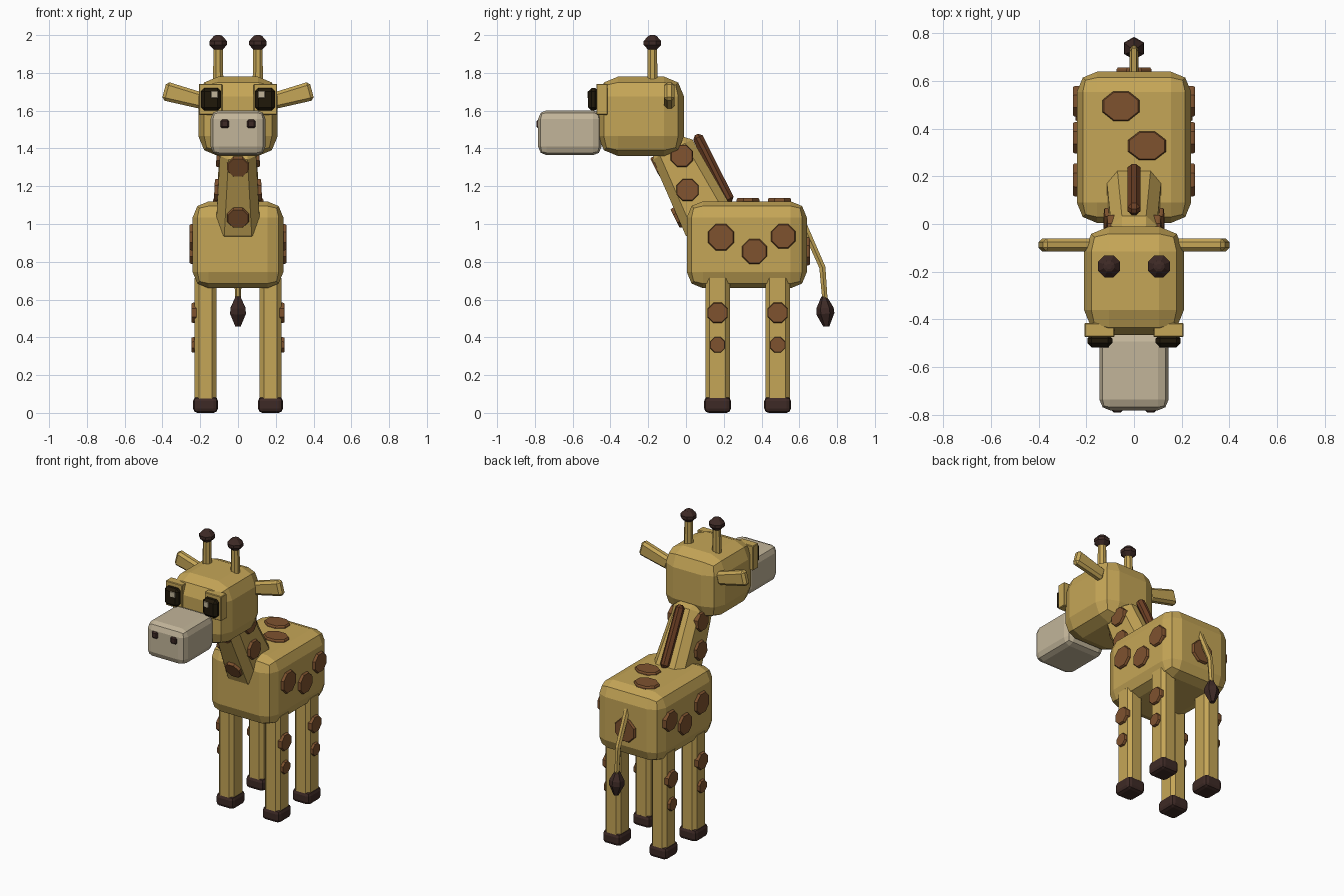
import bpy, bmesh, math
from mathutils import Matrix, Vector

cube = bpy.data.objects.get("Cube")
if cube:
    bpy.data.objects.remove(cube, do_unlink=True)


def material(name, r, g, b):
    m = bpy.data.materials.new(name)
    m.use_nodes = True
    m.diffuse_color = (r, g, b, 1)
    m.node_tree.nodes["Principled BSDF"].inputs["Base Color"].default_value = (r, g, b, 1)
    return m


HIDE = material("tan_hide", 0.56, 0.38, 0.095)
SPOT = material("brown_spot", 0.21, 0.085, 0.028)
MANE = material("mane_brown", 0.15, 0.05, 0.018)
MUZZLE = material("cream_muzzle", 0.54, 0.46, 0.32)
DARK = material("dark_brown", 0.048, 0.023, 0.019)
EYE = material("eye_black", 0.014, 0.009, 0.003)


def finish(name, bm, mat, matrix):
    bmesh.ops.recalc_face_normals(bm, faces=bm.faces)
    mesh = bpy.data.meshes.new(name)
    bm.to_mesh(mesh)
    bm.free()
    mesh.materials.append(mat)
    ob = bpy.data.objects.new(name, mesh)
    ob.matrix_world = matrix
    bpy.context.collection.objects.link(ob)
    return ob


def box(name, mat, loc, size, bevel, segments=2, rot=None, taper=(1, 1)):
    """Chamfered box; taper scales the top end in x and y."""
    bm = bmesh.new()
    bmesh.ops.create_cube(bm, size=1)
    for v in bm.verts:
        v.co = Vector(v.co[i] * size[i] for i in range(3))
        if v.co.z > 0:
            v.co.x *= taper[0]
            v.co.y *= taper[1]
    bmesh.ops.bevel(bm, geom=bm.edges[:], offset=bevel, segments=segments,
                    profile=0.5, affect='EDGES', clamp_overlap=True)
    return finish(name, bm, mat, Matrix.Translation(loc) @ (rot or Matrix()))


def lathe(name, mat, loc, profile, sides=8, rot=None):
    """Low-poly turned shape from (radius, height) pairs."""
    bm = bmesh.new()
    rings = []
    for r, z in profile:
        rings.append([bm.verts.new((r * math.cos(a), r * math.sin(a), z))
                      for a in ((i + 0.5) * math.tau / sides for i in range(sides))])
    for a, b in zip(rings, rings[1:]):
        for i in range(sides):
            j = (i + 1) % sides
            bm.faces.new((a[i], a[j], b[j], b[i]))
    bm.faces.new(rings[0])
    bm.faces.new(rings[-1])
    return finish(name, bm, mat, Matrix.Translation(loc) @ (rot or Matrix()))


def spot(name, loc, normal, r, stretch=1.0):
    """Thin octagonal patch facing along the normal."""
    rot = Vector(normal).to_track_quat('Z', 'Y').to_matrix().to_4x4()
    rot = rot @ Matrix.Diagonal((stretch, 1, 1, 1))
    return lathe(name, SPOT, loc, [(r, -0.025), (r, 0.008), (r * 0.93, 0.016)], rot=rot)


SIDES = (("left", 1), ("right", -1))

# Body
box("body", HIDE, (0, 0.322, 0.89), (0.48, 0.635, 0.46), 0.085)

# Neck and mane lean forward
lean = 0.468
tilt = Matrix.Rotation(lean, 4, 'X')
box("neck", HIDE, (0, 0.0275, 1.1975), (0.24, 0.29, 0.53), 0.045, 1, tilt, (0.78, 0.8))
box("mane", MANE, (0, 0.145, 1.295), (0.055, 0.055, 0.4), 0.018, 1, tilt)

# Head
box("head", HIDE, (0, -0.238, 1.57), (0.42, 0.455, 0.42), 0.105)
box("muzzle", MUZZLE, (0, -0.615, 1.483), (0.29, 0.335, 0.238), 0.045)

for side, s in SIDES:
    # Face details
    box(side + "_eye_socket", HIDE, (s * 0.145, -0.445, 1.66), (0.125, 0.06, 0.165), 0.004, 1)
    box(side + "_eye", EYE, (s * 0.143, -0.49, 1.66), (0.105, 0.055, 0.12), 0.018, 1)
    box(side + "_eye_glint", MUZZLE, (s * 0.124, -0.517, 1.685), (0.036, 0.008, 0.036), 0.002, 1)
    box(side + "_nostril", DARK, (s * 0.07, -0.782, 1.53), (0.045, 0.02, 0.045), 0.008, 1)

    # Ears
    box(side + "_ear", HIDE, (s * 0.285, -0.088, 1.677), (0.085, 0.055, 0.22), 0.016, 1,
        Matrix.Rotation(s * 1.31, 4, 'Y'), (1.2, 1))

    # Horns
    lathe(side + "_horn", HIDE, (s * 0.105, -0.178, 0), [(0.03, 1.74), (0.026, 1.95)])
    lathe(side + "_horn_tip", DARK, (s * 0.105, -0.178, 1.96),
          [(0.024, -0.038), (0.05, -0.012), (0.05, 0.008), (0.024, 0.036), (0.012, 0.04)])

    # Legs with hooves and outer spots
    for end, y in (("front", 0.167), ("back", 0.485)):
        label = end + "_" + side
        box(label + "_leg", HIDE, (s * 0.172, y, 0.395), (0.114, 0.13, 0.68), 0.022, 1)
        box(label + "_hoof", DARK, (s * 0.172, y, 0.043), (0.132, 0.142, 0.086), 0.024)
        spot(label + "_leg_upper_spot", (s * 0.23, y, 0.53), (s, 0, 0), 0.058)
        spot(label + "_leg_lower_spot", (s * 0.23, y, 0.36), (s, 0, 0), 0.044)

    # Flank and neck spots
    for i, (y, z, r) in enumerate(((0.185, 0.93, 0.075), (0.362, 0.855, 0.071), (0.515, 0.935, 0.069))):
        spot(f"{side}_flank_spot_{i + 1}", (s * 0.241, y, z), (s, 0, 0), r)
    for i, (y, z, x) in enumerate(((-0.022, 1.36, 0.098), (0.008, 1.18, 0.109))):
        spot(f"{side}_neck_spot_{i + 1}", (s * x, y, z), (s, 0, 0.05), 0.064)

# Spots on the throat, back and rump
for i, (y, z) in enumerate(((-0.15, 1.305), (-0.043, 1.035))):
    spot(f"throat_spot_{i + 1}", (0, y, z), (0, -math.cos(lean), -math.sin(lean)), 0.062)
spot("back_spot_1", (-0.055, 0.495, 1.121), (0, 0, 1), 0.067, 1.25)
spot("back_spot_2", (0.055, 0.328, 1.121), (0, 0, 1), 0.065, 1.32)
spot("rump_spot", (0, 0.64, 0.855), (0, 1, 0), 0.08)

# Tail
curve = bpy.data.curves.new("tail", 'CURVE')
curve.dimensions = '3D'
curve.bevel_depth = 0.02
curve.bevel_resolution = 1
curve.use_fill_caps = True
spline = curve.splines.new('POLY')
path = [(0.625, 0.99, 1), (0.722, 0.77, 0.95), (0.737, 0.58, 0.8)]
spline.points.add(len(path) - 1)
for p, (y, z, r) in zip(spline.points, path):
    p.co = (0, y, z, 1)
    p.radius = r
spline.use_smooth = False
curve.materials.append(HIDE)
bpy.context.collection.objects.link(bpy.data.objects.new("tail", curve))
lathe("tail_tuft", DARK, (0, 0.737, 0.535),
      [(0.016, -0.078), (0.048, -0.01), (0.046, 0.02), (0.014, 0.082)], 6,
      Matrix.Rotation(0.08, 4, 'X'))
